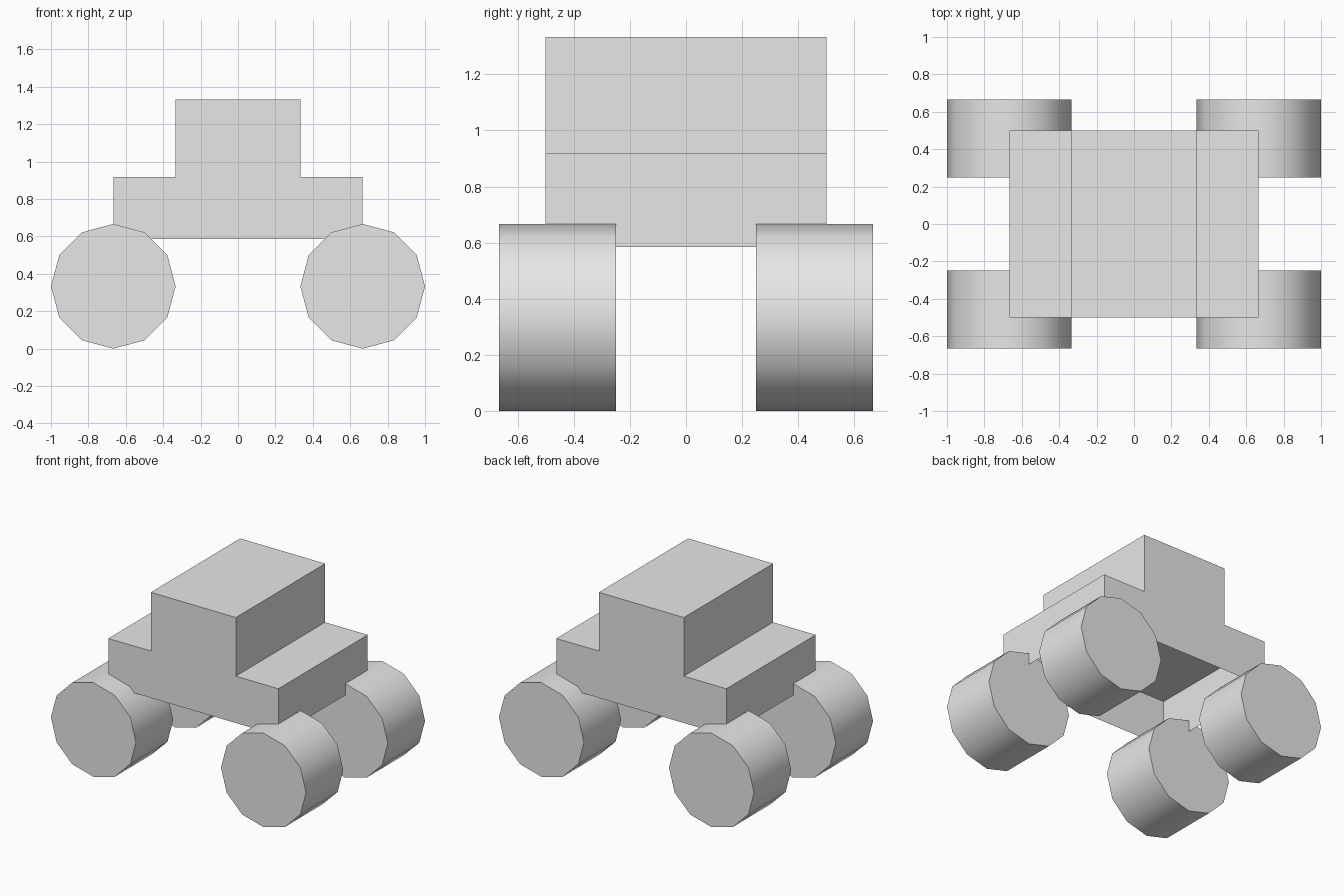
import bpy
import bmesh
import math

cube = bpy.data.objects.get("Cube")
if cube:
    bpy.data.objects.remove(cube, do_unlink=True)

grey = bpy.data.materials.new("light grey")
grey.use_nodes = True
colour = (0.8, 0.8, 0.8, 1)
grey.diffuse_color = colour
grey.node_tree.nodes["Principled BSDF"].inputs["Base Color"].default_value = colour

R = 1 / 3                    # wheel radius
FLOOR, DECK, ROOF = 0.585, 0.917, 1.333


def build_body():
    """Stepped shell, open underneath, with a deck closing off the cabin."""
    half = [(2 * R, FLOOR), (2 * R, DECK), (R, DECK), (R, ROOF)]
    profile = half + [(-x, z) for x, z in reversed(half)]
    bm = bmesh.new()
    front = [bm.verts.new((x, -0.5, z)) for x, z in profile]
    back = [bm.verts.new((x, 0.5, z)) for x, z in profile]
    bm.faces.new(front)
    bm.faces.new(reversed(back))
    for i in range(len(profile) - 1):
        bm.faces.new((front[i], back[i], back[i + 1], front[i + 1]))
    bmesh.ops.recalc_face_normals(bm, faces=bm.faces)
    # deck under the cabin
    bm.faces.new((front[2], front[5], back[5], back[2]))
    mesh = bpy.data.meshes.new("body")
    bm.to_mesh(mesh)
    bm.free()
    body = bpy.data.objects.new("body", mesh)
    bpy.context.collection.objects.link(body)
    mesh.materials.append(grey)


def build_wheel(name, x, y):
    """Wide twelve-sided wheel with its axle along y."""
    bpy.ops.mesh.primitive_cylinder_add(
        vertices=12, radius=R, depth=0.417,
        location=(x, y, R), rotation=(math.pi / 2, 0, 0))
    wheel = bpy.context.object
    wheel.name = name
    wheel.data.materials.append(grey)
    bpy.ops.object.shade_smooth_by_angle(angle=math.radians(40))


build_body()
for end, sy in (("front", -1), ("back", 1)):
    for side, sx in (("left", 1), ("right", -1)):
        build_wheel(f"{end}_{side}_wheel", sx * 2 * R, sy * 0.458)
